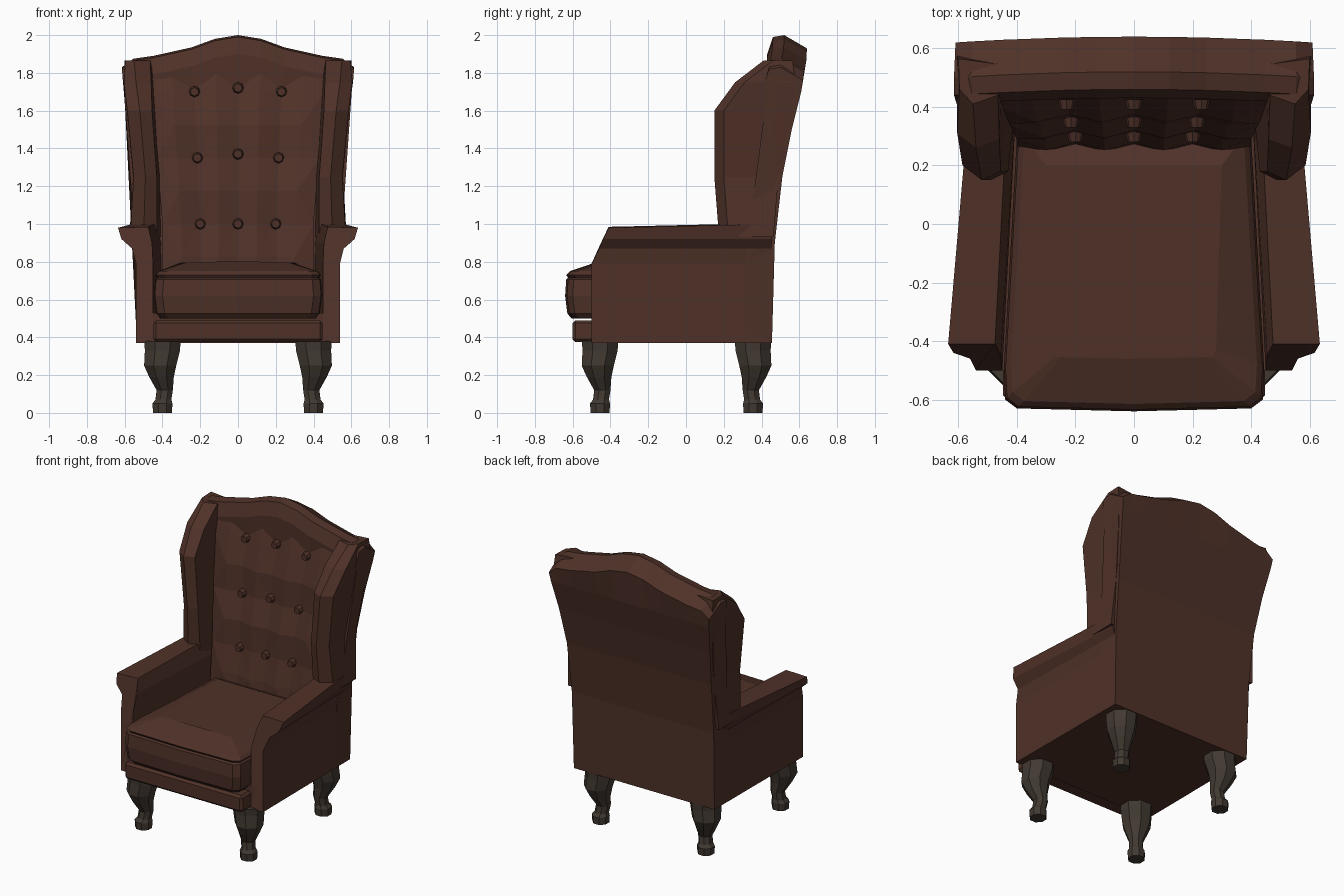
import bpy, bmesh, math
from mathutils import Matrix

if "Cube" in bpy.data.objects:
    bpy.data.objects.remove(bpy.data.objects["Cube"])


def material(name, rgb):
    m = bpy.data.materials.new(name)
    m.diffuse_color = (*rgb, 1)
    m.use_nodes = True
    m.node_tree.nodes["Principled BSDF"].inputs["Base Color"].default_value = m.diffuse_color
    return m


LEATHER = material("brown leather", (0.078, 0.031, 0.021))
WOOD = material("dark wood", (0.054, 0.041, 0.031))


def add_mesh(name, verts, faces, mat, fix_normals=True):
    me = bpy.data.meshes.new(name)
    me.from_pydata(verts, [], faces)
    if fix_normals:
        bm = bmesh.new()
        bm.from_mesh(me)
        bmesh.ops.recalc_face_normals(bm, faces=bm.faces)
        bm.to_mesh(me)
        bm.free()
    me.materials.append(mat)
    ob = bpy.data.objects.new(name, me)
    bpy.context.collection.objects.link(ob)
    return ob


def loft(name, rings, mat, mirror=1):
    """Skin a list of equal-length point rings and cap both ends."""
    n = len(rings[0])
    verts = [(x * mirror, y, z) for r in rings for x, y, z in r]
    faces = [(k * n + i, k * n + (i + 1) % n, (k + 1) * n + (i + 1) % n, (k + 1) * n + i)
             for k in range(len(rings) - 1) for i in range(n)]
    faces += [tuple(range(n)), tuple(range(len(verts) - n, len(verts)))]
    return add_mesh(name, verts, faces, mat)


def interp(table, t):
    for (a, va), (b, vb) in zip(table, table[1:]):
        if t <= b:
            f = max(0, (t - a) / (b - a))
            return va + (vb - va) * f
    return table[-1][1]


def box(name, x, y0, y1, z0, z1, bevel=0):
    rings = [[(-x, y0, z), (x, y0, z), (x, y1, z), (-x, y1, z)] for z in (z0, z1)]
    ob = loft(name, rings, LEATHER)
    if bevel:
        b = ob.modifiers.new("bevel", 'BEVEL')
        b.width, b.segments = bevel, 1
    return ob


# Back: yz section swept across x, with a crested top and flaring sides
half_width = [(0.37, 0.535), (0.9, 0.54), (1.25, 0.55), (1.5, 0.575), (1.7, 0.602), (1.8, 0.615)]
crest = [(0, 2.0), (0.2, 1.98), (0.4, 1.935), (0.73, 1.89), (0.9, 1.875), (1, 1.83)]
rings = []
for u in [-c[0] for c in crest[:0:-1]] + [c[0] for c in crest]:
    zt = interp(crest, abs(u))
    section = [(0.31, 0.37), (0.455, 0.37), (0.47, 0.9), (0.51, 1.25), (0.56, 1.5), (0.61, 1.7),
               (0.64, zt - 0.07), (0.52, zt), (0.46, zt - 0.01), (0.43, zt - 0.1),
               (0.43, 1.7), (0.31, 0.8)]
    rings.append([(u * interp(half_width, z), y - (0.02 * u * u if z > 1.7 else 0), z)
                  for y, z in section])
loft("back", rings, LEATHER)

# Tufted panel: grid pulled in at the buttons and along the seams
front_y = [(0.65, 0.25), (1.0, 0.28), (1.35, 0.33), (1.7, 0.39), (1.87, 0.425)]
rows = [0.65, 0.825, 1.0, 1.175, 1.35, 1.525, 1.7, 1.87]
spacing = [(0.65, 0.1), (1.0, 0.1), (1.7, 0.115), (1.9, 0.116)]
verts, faces = [], []
for j, z in enumerate(rows):
    for i in range(-4, 5):
        if j == 7:
            dent = 0.03
        elif abs(i) == 4:
            dent = 0.01
        elif i % 2 == 0:
            dent = 0.035 if j in (2, 4, 6) else 0.014
        else:
            dent = 0.008 if j % 2 == 0 else -0.012
        verts.append((i * interp(spacing, z), interp(front_y, z) + dent, z))
for j in range(7):
    for i in range(8):
        a, b, c, d = j * 9 + i, j * 9 + i + 1, j * 9 + i + 10, j * 9 + i + 9
        faces += [(a, b, c), (a, c, d)] if (i + j) % 2 == 0 else [(a, b, d), (b, c, d)]
add_mesh("tufted_panel", verts, faces, LEATHER, False)

# Buttons
for z in (1.0, 1.35, 1.7):
    for i in (-2, 0, 2):
        bm = bmesh.new()
        bmesh.ops.create_cone(bm, cap_ends=True, segments=8, radius1=0.031, radius2=0.022, depth=0.035)
        x = i * interp(spacing, z)
        bm.transform(Matrix.Translation((x, interp(front_y, z) + 0.018, z + (0.02 if i == 0 and z > 1.1 else 0)))
                     @ Matrix.Rotation(math.radians(90), 4, 'X'))
        me = bpy.data.meshes.new("button")
        bm.to_mesh(me)
        bm.free()
        me.materials.append(LEATHER)
        bpy.context.collection.objects.link(bpy.data.objects.new("button", me))

# Wings: horizontal sections (z, outer x, tip x, inner x, inner rear x, front y)
wing = [(0.93, 0.575, 0.50, 0.43, 0.39, 0.175), (1.25, 0.557, 0.49, 0.43, 0.40, 0.15),
        (1.6, 0.59, 0.52, 0.455, 0.43, 0.15), (1.75, 0.608, 0.54, 0.46, 0.44, 0.26),
        (1.865, 0.60, 0.55, 0.465, 0.45, 0.41)]
wing_rings = []
for z, xo, xt, xi, xr, yf in wing:
    yb = interp([(0.9, 0.46), (1.25, 0.49), (1.75, 0.58), (1.9, 0.56)], z)
    wing_rings.append([(xo, yb, z), (xo - 0.004, yf + 0.05, z), (xt, yf, z),
                       (xi, yf + 0.03, z), (xr, yb - 0.02, z)])

# Arms: front profile (x, z, front y, rear x) with an outward scroll
arm = [(0.45, 0.37, -0.50, 0.41), (0.45, 0.79, -0.50, 0.40), (0.455, 0.90, -0.45, 0.40),
       (0.475, 0.985, -0.41, 0.43), (0.635, 0.98, -0.41, 0.56), (0.617, 0.92, -0.44, 0.555),
       (0.56, 0.87, -0.46, 0.54), (0.54, 0.79, -0.50, 0.535), (0.54, 0.37, -0.50, 0.535)]
arm_rings = [[(x, y, z) for x, z, y, _ in arm],
             [(xr, 0.455, z + (0.02 if z > 0.95 else 0)) for _, z, _, xr in arm]]

# Legs: (z, outward shift, half width), curving towards the corners
leg = [(0.0, 0, 0.05), (0.05, 0, 0.053), (0.07, -0.005, 0.042), (0.12, -0.012, 0.043),
       (0.19, 0.005, 0.065), (0.25, 0.012, 0.085), (0.33, 0.0, 0.093), (0.38, 0, 0.096)]


def leg_rings(cy, sy):
    k = 1 / math.cos(math.pi / 8)
    return [[(0.4 + s + r * k * math.cos((a + 0.5) * math.pi / 4),
              cy + sy * s + r * k * math.sin((a + 0.5) * math.pi / 4), z) for a in range(8)]
            for z, s, r in leg]


for side, m in (("right", 1), ("left", -1)):
    loft(side + "_wing", wing_rings, LEATHER, m)
    loft(side + "_arm", arm_rings, LEATHER, m)
    loft(side + "_front_leg", leg_rings(-0.455, -1), WOOD, m)
    loft(side + "_back_leg", leg_rings(0.355, 1), WOOD, m)

# Seat base and front rail
box("seat_base", 0.50, -0.50, 0.45, 0.37, 0.53)
box("front_rail", 0.448, -0.60, -0.48, 0.375, 0.49, 0.015)

# Cushion: stacked outlines (z, inset) with a piped edge, then a crowned top
outline = [(0.40, 0.30), (0.445, -0.50), (0.44, -0.60), (0.40, -0.63), (0, -0.64)]
crown = [(0.30, 0.20), (0.28, -0.43), (0.27, -0.455), (0.25, -0.455), (0, -0.46)]


def both_sides(pts, z, inset=0, mid=0):
    right = [(x - (inset if x else 0), y + (inset if y < 0 else 0), z + (0 if x else mid)) for x, y in pts]
    return right + [(-x, y, z) for x, y, z in right[-2::-1]]


layers = [(0.50, 0.035), (0.525, 0.012), (0.62, 0), (0.705, 0.006), (0.715, 0.016),
          (0.73, 0.006), (0.75, 0.025)]
loft("seat_cushion", [both_sides(outline, z, i) for z, i in layers]
     + [both_sides(crown, 0.797, 0, 0.006)], LEATHER)
